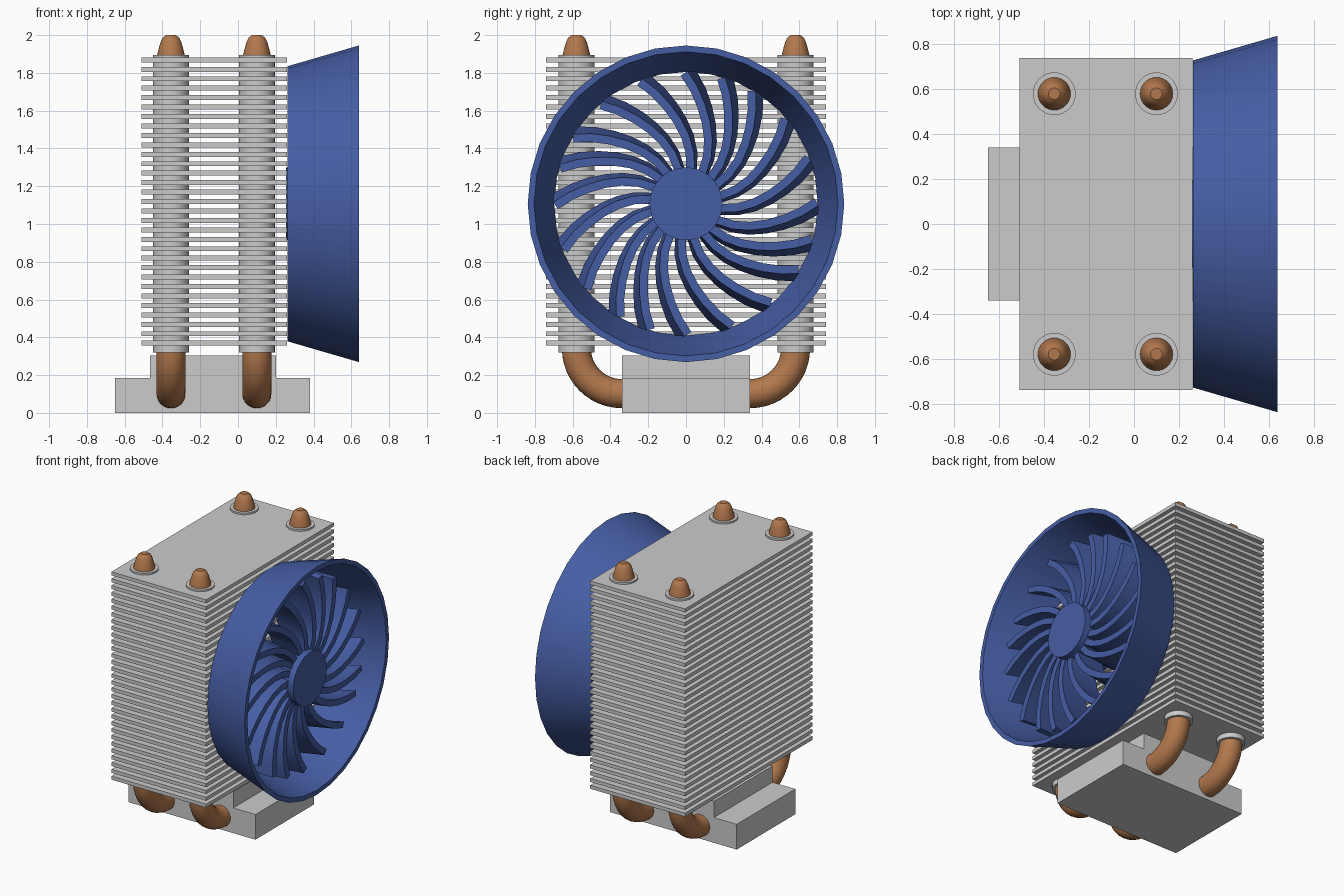
import bpy, bmesh
from math import sin, cos, pi, radians
from mathutils import Vector

if "Cube" in bpy.data.objects:
    bpy.data.objects.remove(bpy.data.objects["Cube"])


def material(name, rgb):
    m = bpy.data.materials.new(name)
    m.diffuse_color = (*rgb, 1)
    m.use_nodes = True
    m.node_tree.nodes["Principled BSDF"].inputs["Base Color"].default_value = m.diffuse_color
    return m


COPPER = material("copper", (0.45, 0.19, 0.075))
BLUE = material("blue_plastic", (0.06, 0.11, 0.37))


def finish(name, bm, mat=None, smooth=False):
    bmesh.ops.recalc_face_normals(bm, faces=bm.faces)
    me = bpy.data.meshes.new(name)
    bm.to_mesh(me)
    bm.free()
    ob = bpy.data.objects.new(name, me)
    bpy.context.collection.objects.link(ob)
    if mat:
        me.materials.append(mat)
    if smooth:
        bpy.ops.object.select_all(action='DESELECT')
        ob.select_set(True)
        bpy.context.view_layer.objects.active = ob
        bpy.ops.object.shade_smooth_by_angle(angle=radians(35))
    return ob


def box(name, lo, hi):
    bm = bmesh.new()
    bmesh.ops.create_cube(bm, size=1)
    for v in bm.verts:
        v.co = [l + (c + 0.5) * (h - l) for c, l, h in zip(v.co, lo, hi)]
    return finish(name, bm)


def loft(bm, rings, closed=False):
    """Skin a list of point rings; cap the ends unless closed."""
    rows = [[bm.verts.new(p) for p in ring] for ring in rings]
    n = len(rows[0])
    pairs = list(zip(rows, rows[1:])) + ([(rows[-1], rows[0])] if closed else [])
    for a, b in pairs:
        for i in range(n):
            j = (i + 1) % n
            bm.faces.new((a[i], a[j], b[j], b[i]))
    if not closed:
        bm.faces.new(rows[0])
        bm.faces.new(rows[-1])


def circle(center, u, v, r, n):
    return [Vector(center) + r * (cos(2 * pi * i / n) * Vector(u) + sin(2 * pi * i / n) * Vector(v))
            for i in range(n)]


# Stepped base block
box("base_plate", (-0.65, -0.34, 0), (0.38, 0.34, 0.185))
box("base_block", (-0.465, -0.34, 0.185), (0.2, 0.34, 0.305))

# Stack of cooling fins
fins = box("cooling_fins", (-0.51, -0.74, 0.356), (0.26, 0.74, 0.382))
arr = fins.modifiers.new("stack", 'ARRAY')
arr.count = 31
arr.use_relative_offset = False
arr.use_constant_offset = True
arr.constant_offset_displace = (0, 0, 0.05)

# U-shaped heat pipes with tapered tips, and the sleeves around them
PY, PZ, BEND, PR = 0.58, 0.102, 0.24, 0.077
TIP = [(1.89, 0.074), (1.92, 0.067), (1.96, 0.056), (1.985, 0.045), (2.0, 0.026)]
for k, px in enumerate((-0.355, 0.1)):
    half = []
    for i in range(13):
        a = pi / 2 * i / 12
        half.append((PY - BEND + BEND * sin(a), PZ + BEND - BEND * cos(a), a, PR))
    half += [(PY, z, pi / 2, r) for z, r in TIP]
    path = [(-y, z, -a, r) for y, z, a, r in reversed(half)] + half
    bm = bmesh.new()
    loft(bm, [circle((px, y, z), (1, 0, 0), (0, -sin(a), cos(a)), r, 28) for y, z, a, r in path])
    finish(f"heat_pipe_{k + 1}", bm, COPPER, True)
    for s in (-1, 1):
        bm = bmesh.new()
        loft(bm, [circle((px, s * PY, z), (1, 0, 0), (0, 1, 0), 0.095, 32) for z in (0.32, 1.895)])
        finish(f"pipe_sleeve_{k + 1}_{'front' if s < 0 else 'back'}", bm, None, True)

# Flared fan shroud
FZ = 1.107
Y, Z = (0, 1, 0), (0, 0, 1)
bm = bmesh.new()
loft(bm, [circle((x, 0, FZ), Y, Z, r, 32) for x, r in
          ((0.262, 0.728), (0.64, 0.838), (0.64, 0.805), (0.262, 0.698))], closed=True)
finish("fan_shroud", bm, BLUE, True)

# Fan hub
bm = bmesh.new()
loft(bm, [circle((x, 0, FZ), Y, Z, 0.193, 32) for x in (0.255, 0.585)])
finish("fan_hub", bm, BLUE, True)

# Curved fan blades: centre line as (radius, clockwise offset)
LINE = [Vector(p) for p in ((0.15, 0.08), (0.25, 0.112), (0.34, 0.118), (0.43, 0.106),
                            (0.52, 0.08), (0.61, 0.041), (0.69, -0.01))]


def blade(bm, angle):
    rings = []
    for i, p in enumerate(LINE):
        t = (LINE[min(i + 1, len(LINE) - 1)] - LINE[max(i - 1, 0)]).normalized()
        n = Vector((-t.y, t.x)) * 0.022
        ring = []
        for x, twist, side in ((0.54, 0, 1), (0.54, 0, -1), (0.32, 4, -1), (0.32, 4, 1)):
            r, o = p + n * side
            a = angle - radians(twist)
            ring.append((x, r * cos(a) + o * sin(a), FZ + r * sin(a) - o * cos(a)))
        rings.append(ring)
    loft(bm, rings)


bm = bmesh.new()
for quarter in range(4):
    for step in (0, 16.5, 31, 50, 70):
        blade(bm, -radians(quarter * 90 + step))
finish("fan_blades", bm, BLUE, True)
